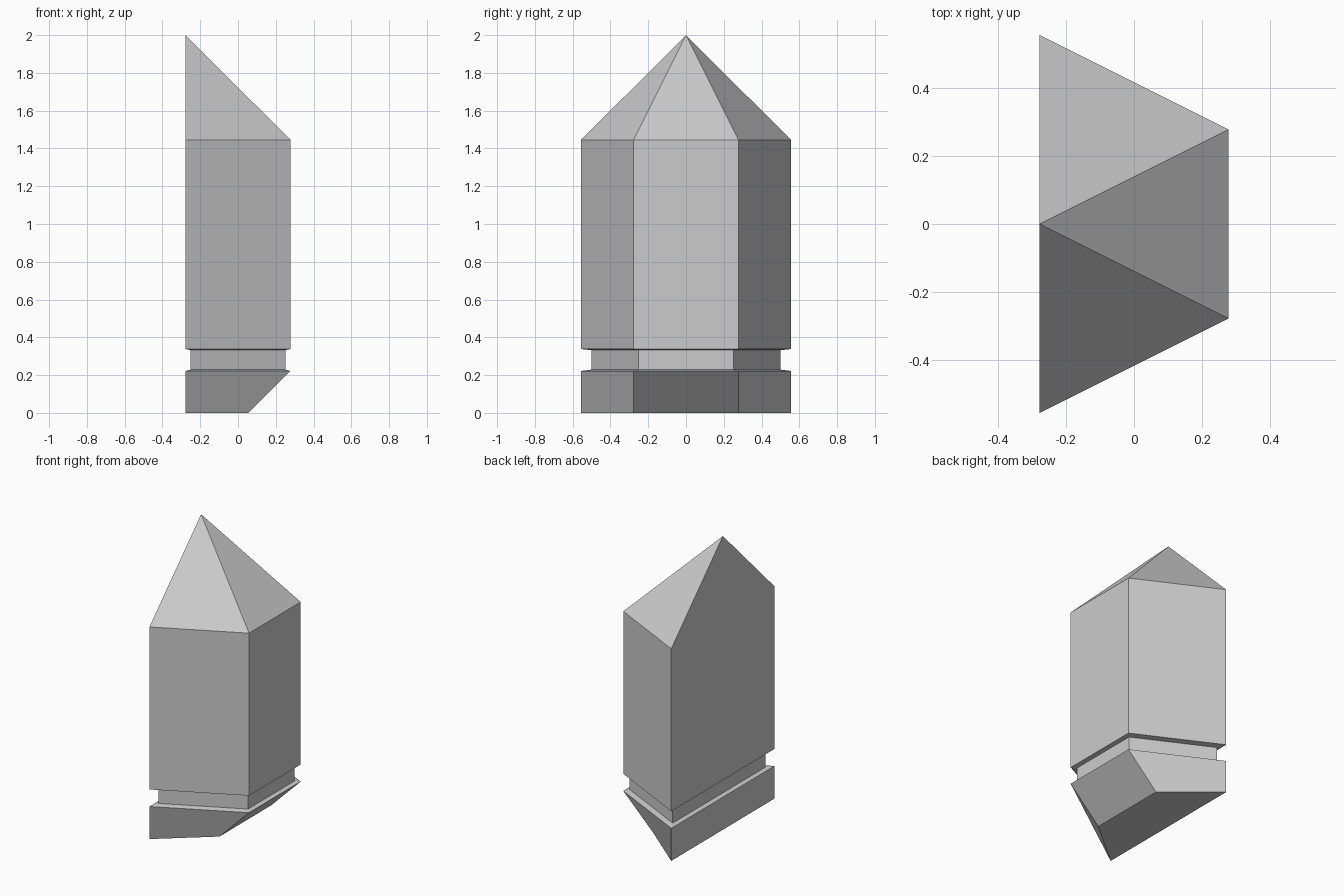
import bpy
import bmesh

if "Cube" in bpy.data.objects:
    bpy.data.objects.remove(bpy.data.objects["Cube"])

R = 0.278  # half depth of the trapezoid plan; its back edge is twice as wide


def plan(z, scale=1.0, front_x=R):
    """Half-hexagon outline at height z, anticlockwise from the back left."""
    s = scale
    return [(-R * s, -2 * R * s, z), (front_x * s, -R * s, z),
            (front_x * s, R * s, z), (-R * s, 2 * R * s, z)]


def loft(name, outlines, apex):
    bm = bmesh.new()
    rings = [[bm.verts.new(p) for p in o] for o in outlines]
    bm.faces.new(rings[0][::-1])
    for low, high in zip(rings, rings[1:]):
        for i in range(4):
            j = (i + 1) % 4
            bm.faces.new((low[i], low[j], high[j], high[i]))
    # pointed roof, flush with the flat back
    tip = bm.verts.new(apex)
    for i in range(4):
        bm.faces.new((rings[-1][i], rings[-1][(i + 1) % 4], tip))
    bmesh.ops.recalc_face_normals(bm, faces=bm.faces)
    mesh = bpy.data.meshes.new(name)
    bm.to_mesh(mesh)
    bm.free()
    obj = bpy.data.objects.new(name, mesh)
    bpy.context.collection.objects.link(obj)
    return obj


loft("pointed_half_post", [
    plan(0.0, front_x=0.055),   # undercut foot
    plan(0.222),                # top of base
    plan(0.229, 0.9),           # neck groove
    plan(0.332, 0.9),
    plan(0.338),                # shaft
    plan(1.445),
], apex=(-R, 0, 2.0))
